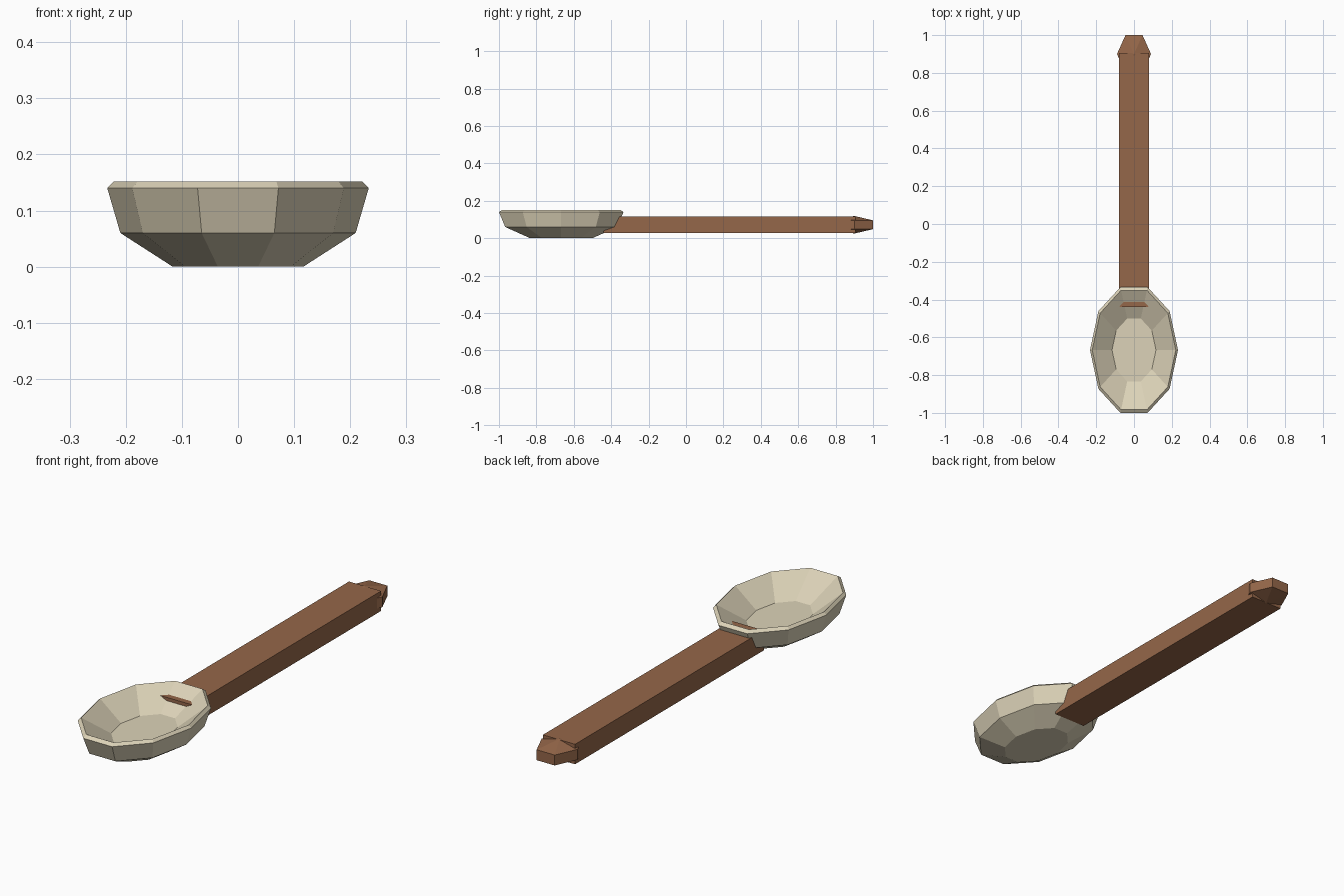
import bpy, bmesh, math
from mathutils import Matrix, Vector

if "Cube" in bpy.data.objects:
    bpy.data.objects.remove(bpy.data.objects["Cube"])


def material(name, rgb):
    m = bpy.data.materials.new(name)
    m.diffuse_color = (*rgb, 1)
    m.use_nodes = True
    m.node_tree.nodes["Principled BSDF"].inputs["Base Color"].default_value = m.diffuse_color
    return m


def finish(name, bm, mat):
    bmesh.ops.recalc_face_normals(bm, faces=bm.faces)
    mesh = bpy.data.meshes.new(name)
    bm.to_mesh(mesh)
    bm.free()
    mesh.materials.append(mat)
    ob = bpy.data.objects.new(name, mesh)
    bpy.context.collection.objects.link(ob)
    return ob


bone = material("pale_bone", (0.72, 0.65, 0.48))
wood = material("brown_wood", (0.30, 0.135, 0.067))

# Bowl: ten-sided oval rings (scale, height) from the foot, over the rim, to the inner floor
RX, RY, CY, SIDES = 0.233, 0.35, -0.667, 10
profile = [(0.5, 0), (0.9, 0.06), (1, 0.14), (0.95, 0.152), (0.5, 0.068)]
bm = bmesh.new()
rings = []
for s, z in profile:
    angles = [2 * math.pi * i / SIDES for i in range(SIDES)]
    rings.append([bm.verts.new((s * RX * math.cos(a), CY + s * RY * math.sin(a), z)) for a in angles])
for lo, hi in zip(rings, rings[1:]):
    for i in range(SIDES):
        j = (i + 1) % SIDES
        bm.faces.new((lo[i], lo[j], hi[j], hi[i]))
bm.faces.new(rings[0])
bm.faces.new(rings[-1])
finish("bowl", bm, bone)

# Handle: a flat bar whose front end pokes into the bowl wall
bm = bmesh.new()
y0, y1 = -0.44, 0.905
bmesh.ops.create_cube(bm, size=1, matrix=Matrix.LocRotScale(
    Vector((0, (y0 + y1) / 2, 0.072)), None, Vector((0.16, y1 - y0, 0.09))))
finish("handle", bm, wood)

# Handle end knob: coarse six-sided ball, flat side to the rear
bm = bmesh.new()
bmesh.ops.create_uvsphere(bm, u_segments=6, v_segments=3, radius=1)
k = math.cos(math.radians(30))
xs = [v.co.x for v in bm.verts]
if max(xs) < k - 0.01:      # put a corner on the x axis
    bmesh.ops.rotate(bm, verts=bm.verts, matrix=Matrix.Rotation(math.pi / 6, 3, 'Z'))
for v in bm.verts:
    v.co = (v.co.x * 0.09 / k, 0.9 + v.co.y * 0.1 / (k * k), 0.072 + v.co.z * 0.047)
finish("handle_knob", bm, wood)
